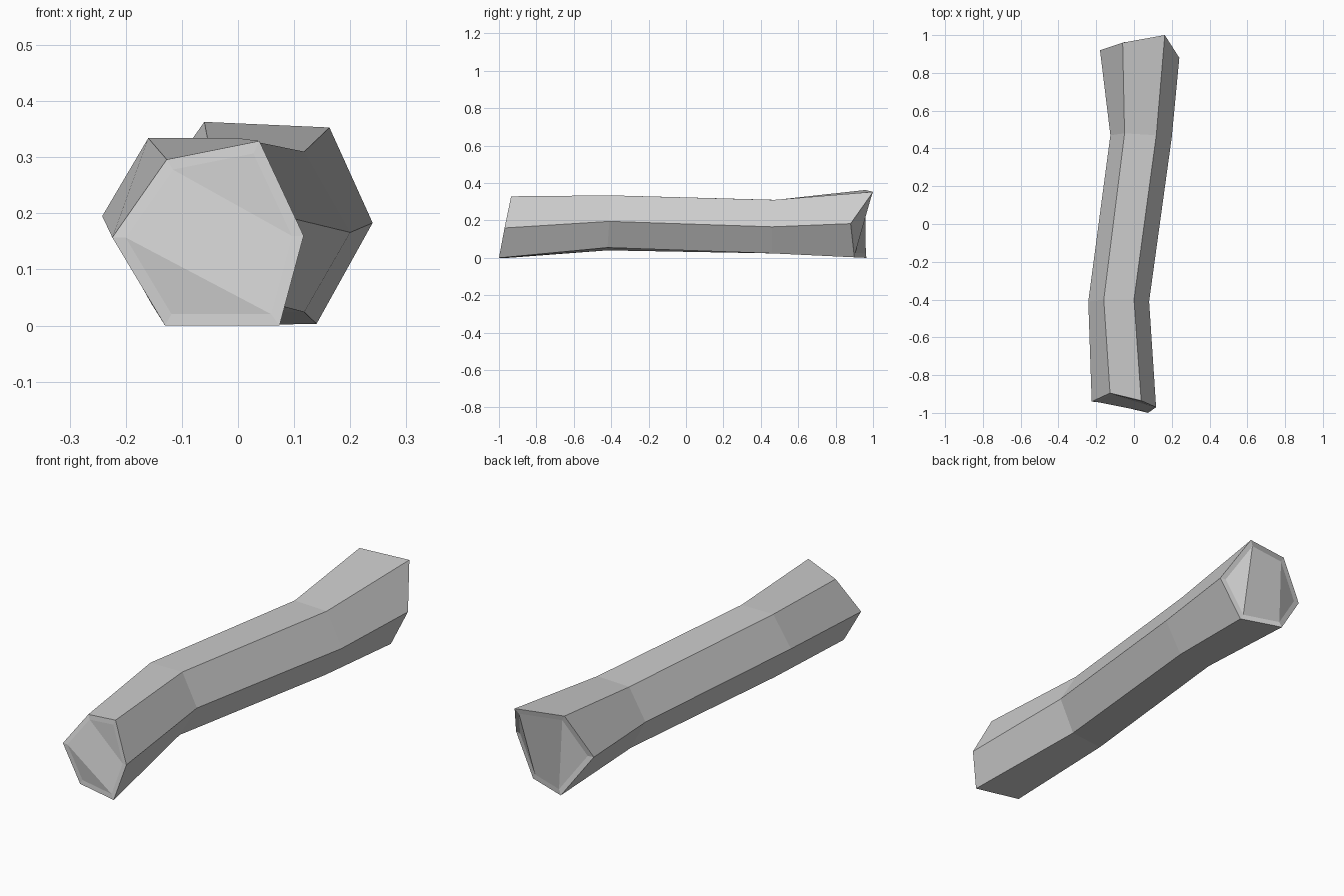
import bpy
import bmesh
from mathutils import Vector

cube = bpy.data.objects.get("Cube")
if cube:
    bpy.data.objects.remove(cube, do_unlink=True)

# One plain grey for the whole piece
grey = bpy.data.materials.new("light grey")
grey.use_nodes = True
colour = (0.6, 0.6, 0.6, 1)
grey.diffuse_color = colour
grey.node_tree.nodes["Principled BSDF"].inputs["Base Color"].default_value = colour

# Six-sided cross-sections from front to back, each running
# left edge, top pair, right edge, bottom pair as seen from the front
sections = [
    [(-.224, -.94, .157), (-.127, -.895, .296), (.038, -.935, .329),
     (.117, -.97, .16), (.074, -1, 0), (-.13, -.95, 0)],
    [(-.242, -.41, .195), (-.16, -.4, .334), (0, -.4, .334),
     (.08, -.41, .195), (0, -.42, .055), (-.155, -.42, .04)],
    [(-.125, .47, .166), (-.05, .48, .31), (.118, .47, .31),
     (.2, .46, .166), (.118, .46, .024), (-.045, .46, .024)],
    [(-.18, .92, .193), (-.06, .96, .363), (.163, 1, .353),
     (.24, .88, .183), (.14, .9, .003), (-.045, .965, 0)],
]

bm = bmesh.new()
rings = [[bm.verts.new(p) for p in ring] for ring in sections]


def bridge(a, b):
    for i in range(6):
        j = (i + 1) % 6
        bm.faces.new((a[i], a[j], b[j], b[i]))


def cap(ring, pieces):
    """Narrow rim around a faceted end."""
    centre = sum((v.co for v in ring), Vector()) / 6
    inner = [bm.verts.new(v.co.lerp(centre, 0.13)) for v in ring]
    bridge(ring, inner)
    for piece in pieces:
        bm.faces.new([inner[i] for i in piece])


# Body and the two faceted ends
for a, b in zip(rings, rings[1:]):
    bridge(a, b)
cap(rings[0], [(1, 2, 3), (0, 1, 3, 4), (0, 4, 5)])
cap(rings[-1], [(0, 1, 5), (1, 2, 4, 5), (2, 3, 4)])

bmesh.ops.recalc_face_normals(bm, faces=bm.faces)
mesh = bpy.data.meshes.new("bent_log")
bm.to_mesh(mesh)
bm.free()
mesh.materials.append(grey)
log = bpy.data.objects.new("bent_log", mesh)
bpy.context.collection.objects.link(log)
